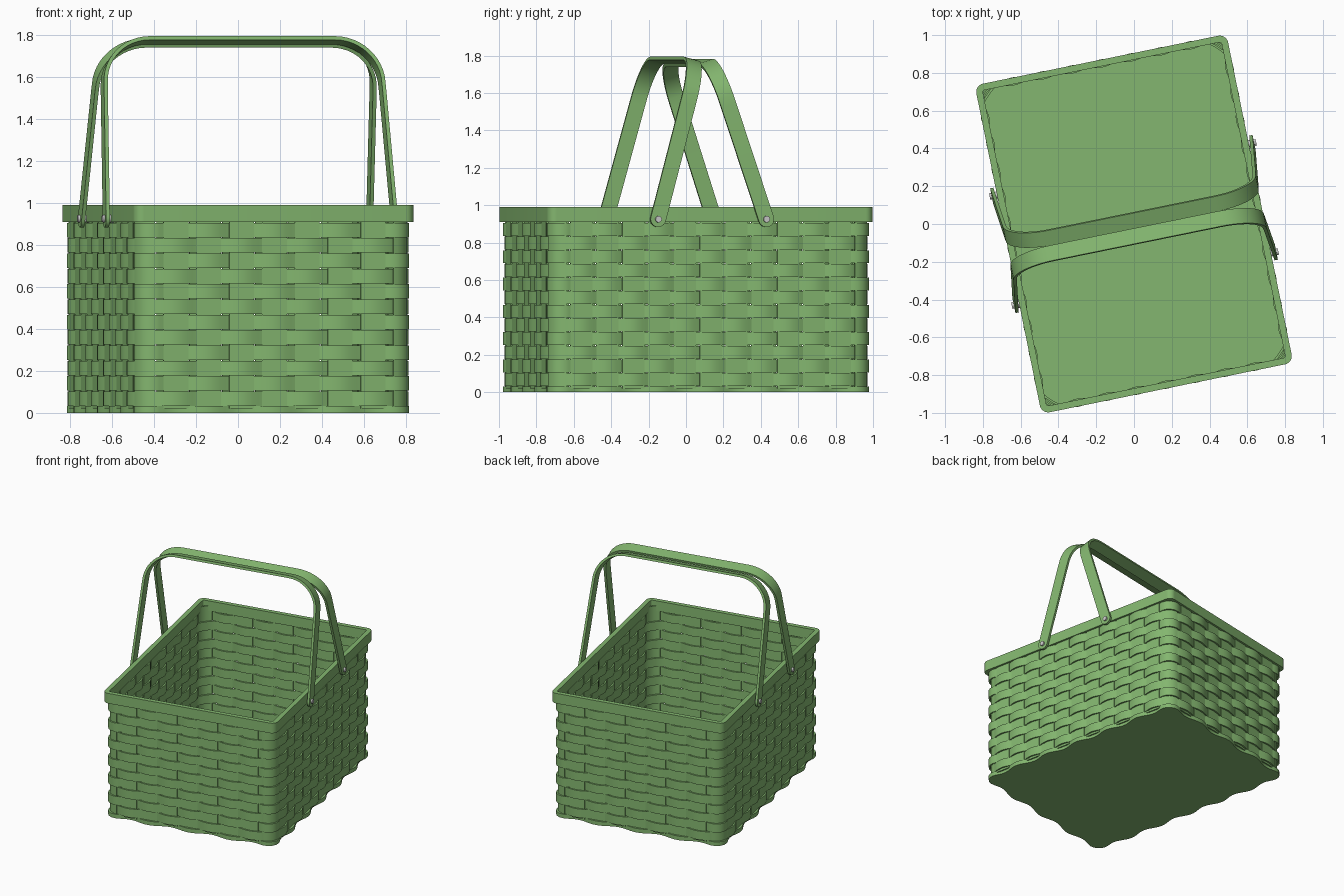
import bpy, bmesh
from math import sin, cos, pi, radians, sqrt
from mathutils import Vector, Matrix

if "Cube" in bpy.data.objects:
    bpy.data.objects.remove(bpy.data.objects["Cube"])

TURN = Matrix.Rotation(radians(11.5), 4, 'Z')
green = bpy.data.materials.new("green")
green.diffuse_color = (0.23, 0.47, 0.16, 1)
green.use_nodes = True
green.node_tree.nodes["Principled BSDF"].inputs["Base Color"].default_value = green.diffuse_color


def finish(name, bm, mat=green):
    bmesh.ops.recalc_face_normals(bm, faces=bm.faces)
    bm.transform(TURN)
    me = bpy.data.meshes.new(name)
    bm.to_mesh(me)
    bm.free()
    ob = bpy.data.objects.new(name, me)
    bpy.context.collection.objects.link(ob)
    if mat:
        me.materials.append(mat)
    bpy.ops.object.select_all(action='DESELECT')
    bpy.context.view_layer.objects.active = ob
    ob.select_set(True)
    bpy.ops.object.shade_smooth_by_angle(angle=radians(35))
    return ob


def sweep(bm, sections, closed):
    """Skin a row of four-point cross-sections."""
    rings = [[bm.verts.new(p) for p in s] for s in sections]
    n = len(rings)
    for i in range(n if closed else n - 1):
        a, b = rings[i], rings[(i + 1) % n]
        for j in range(4):
            k = (j + 1) % 4
            bm.faces.new((a[j], a[k], b[k], b[j]))
    if not closed:
        bm.faces.new(rings[0])
        bm.faces.new(rings[-1])


def around(k, t, off, hx=0.66, hy=0.8675, r=0.1):
    """Point on a rounded rectangle: side k, t runs corner to corner."""
    h, d = (hx, hy) if k % 2 == 0 else (hy, hx)
    q, straight = pi * r / 4, 2 * (h - r)
    s = t * (2 * q + straight)
    if s < q:
        ang, base = s / r - pi / 4, -(h - r)
    elif s <= q + straight:
        ang, base = 0, -(h - r) + s - q
    else:
        ang, base = (s - q - straight) / r, h - r
    along = base + (r + off) * sin(ang)
    out = d - r + (r + off) * cos(ang)
    th = -pi / 2 + k * pi / 2
    return Vector((out * cos(th) - along * sin(th), out * sin(th) + along * cos(th), 0))


def wall(p, q, z0, z1):
    up0, up1 = Vector((0, 0, z0)), Vector((0, 0, z1))
    return [p + up0, q + up0, q + up1, p + up1]


WAVES = (4, 6, 4, 6)
AMP, THICK = 0.016, 0.006


def wave_points(sign, extra):
    pts = []
    for k, n in enumerate(WAVES):
        for i in range(n * 12):
            t = i / (n * 12)
            pts.append(around(k, t, sign * AMP * cos(2 * pi * n * t) + extra))
    return pts


# woven horizontal strands
bm = bmesh.new()
ROW = 0.073
for row in range(12):
    sign = -1 if row % 2 == 0 else 1
    z = 0.032 + row * ROW
    sections = [wall(p, q, z + 0.001, z + ROW - 0.003)
                for p, q in zip(wave_points(sign, -THICK), wave_points(sign, THICK))]
    sweep(bm, sections, True)
finish("horizontal_strands", bm)

# upright strands
bm = bmesh.new()
for k, n in enumerate(WAVES):
    length = 1.28 if k % 2 == 0 else 1.69
    for j in range(2 * n):
        ts = [j / (2 * n) + (i / 3 - 1) * 0.06 / length for i in range(7)]
        sweep(bm, [wall(around(k, t, -0.005), around(k, t, 0.005), 0.02, 0.95) for t in ts], False)
finish("upright_strands", bm)

# wavy base plate
bm = bmesh.new()
face = bm.faces.new([bm.verts.new(p) for p in wave_points(1, THICK)])
new = bmesh.ops.extrude_face_region(bm, geom=[face])["geom"]
bmesh.ops.translate(bm, vec=(0, 0, 0.032), verts=[v for v in new if isinstance(v, bmesh.types.BMVert)])
finish("base", bm)

# rim band
bm = bmesh.new()
sections = []
for k in range(4):
    h = 0.68 if k % 2 == 0 else 0.8875
    q = pi * 0.045 / 4
    total = 2 * q + 2 * (h - 0.045)
    ts = [q / total * i / 4 for i in range(5)]
    ts += [1 - t for t in reversed(ts[1:])]
    for t in ts:
        sections.append(wall(around(k, t, -0.035, 0.68, 0.8875, 0.045),
                             around(k, t, 0, 0.68, 0.8875, 0.045), 0.91, 0.99))
sweep(bm, sections, True)
finish("rim", bm)

# swing handles: flat straps with rounded ends, leaning to the middle
W, T, L, PIVOT = 0.042, 0.009, 0.88, 0.925
half = []
for i in range(7):
    d = W * cos(pi * i / 12)
    half.append((0.70, -d, max(0.004, sqrt(max(0, W * W - d * d)))))
half += [(0.676, 0.64, W)]
half += [(0.45 + 0.225 * cos(a), 0.66 + (L - 0.66) * sin(a), W) for a in [pi / 2 * i / 12 for i in range(1, 13)]]
path = half + [(-u, s, w) for u, s, w in reversed(half)]
for name, v0, v1 in (("front_handle", -0.295, -0.065), ("back_handle", 0.295, 0.02)):
    sn = (v1 - v0) / L
    cs = sqrt(1 - sn * sn)
    lean, side = Vector((0, sn, cs)), Vector((0, cs, -sn))
    bm = bmesh.new()
    sections = []
    for i, (u, s, w) in enumerate(path):
        a, b = path[max(i - 1, 0)], path[min(i + 1, len(path) - 1)]
        tan = Vector((b[0] - a[0], b[1] - a[1])).normalized()
        c = Vector((u, v0, PIVOT)) + lean * s
        nrm = (Vector((tan.y, 0, 0)) - lean * tan.x) * T
        sections.append([c - nrm - side * w, c + nrm - side * w, c + nrm + side * w, c - nrm + side * w])
    sweep(bm, sections, False)
    finish(name, bm)

# rivets
bm = bmesh.new()
for x in (-1, 1):
    for v in (-0.295, 0.295):
        m = Matrix.Translation((x * 0.69, v, PIVOT)) @ Matrix.Rotation(x * pi / 2, 4, 'Y')
        bmesh.ops.create_cone(bm, cap_ends=True, segments=16, radius1=0.02, radius2=0.017, depth=0.06, matrix=m)
finish("rivets", bm, None)
